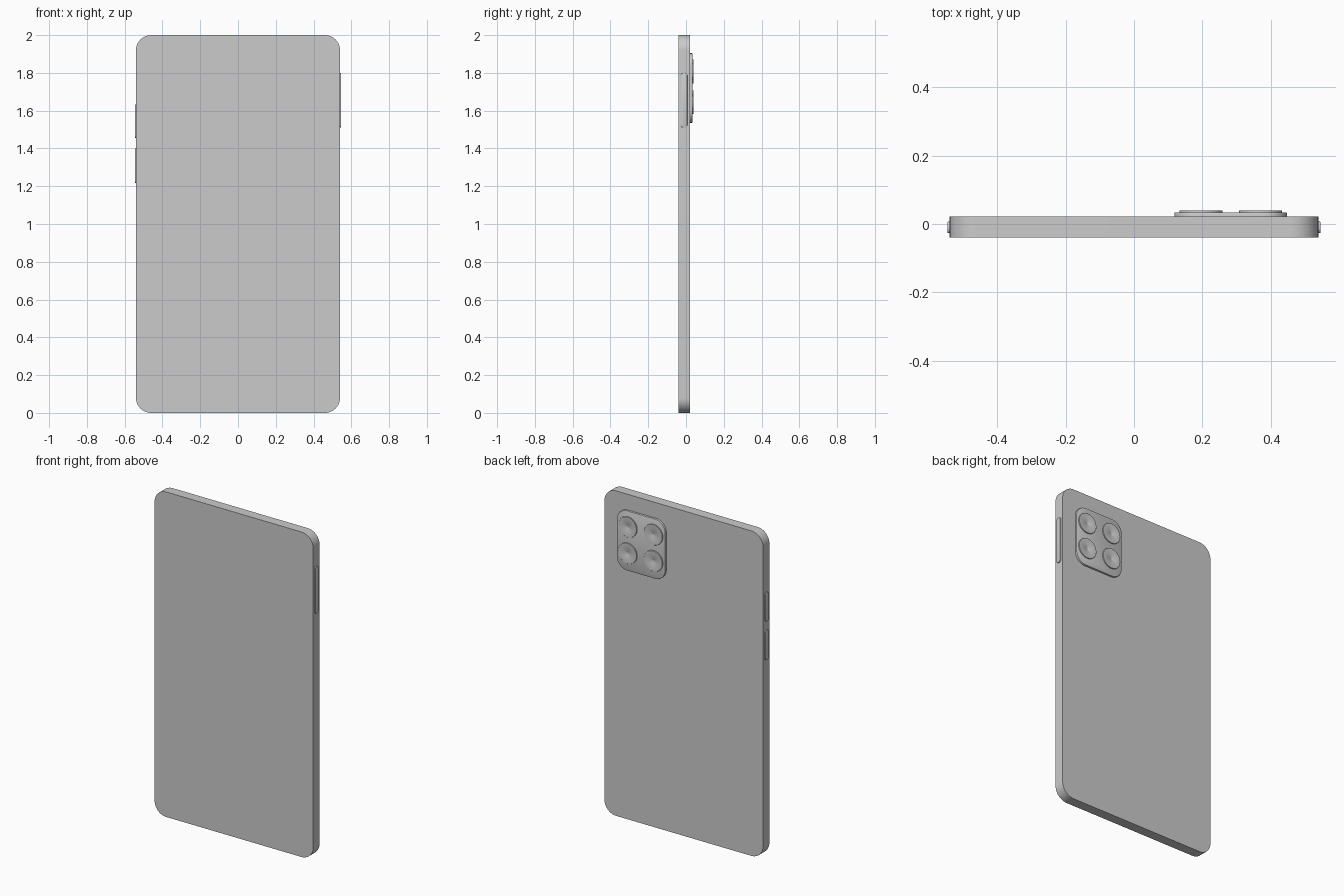
import bpy, bmesh, math
from mathutils import Matrix, Vector

if "Cube" in bpy.data.objects:
    bpy.data.objects.remove(bpy.data.objects["Cube"])


def finish(name, bm):
    bmesh.ops.recalc_face_normals(bm, faces=bm.faces)
    me = bpy.data.meshes.new(name)
    bm.to_mesh(me)
    bm.free()
    ob = bpy.data.objects.new(name, me)
    bpy.context.collection.objects.link(ob)
    bpy.ops.object.select_all(action='DESELECT')
    ob.select_set(True)
    bpy.context.view_layer.objects.active = ob
    bpy.ops.object.shade_smooth_by_angle(angle=math.radians(30))
    return ob


def rounded_slab(name, centre, w, h, r, depth, matrix, bevel=0.0, seg=12):
    """Rounded rectangle w x h in local XY, extruded along local Z."""
    bm = bmesh.new()
    verts = []
    for i, (sx, sy) in enumerate([(1, 1), (-1, 1), (-1, -1), (1, -1)]):
        for k in range(seg + 1):
            a = math.pi / 2 * (i + k / seg)
            verts.append(bm.verts.new((sx * (w / 2 - r) + r * math.cos(a),
                                       sy * (h / 2 - r) + r * math.sin(a), 0)))
    face = bm.faces.new(verts)
    ext = bmesh.ops.extrude_face_region(bm, geom=[face])
    top = [v for v in ext["geom"] if isinstance(v, bmesh.types.BMVert)]
    bmesh.ops.translate(bm, verts=top, vec=(0, 0, depth))
    if bevel:
        rim = [e for e in bm.edges if all(v in top for v in e.verts)]
        bmesh.ops.bevel(bm, geom=rim, offset=bevel, segments=2, profile=0.5, affect='EDGES')
    bm.transform(Matrix.Translation(centre) @ matrix)
    return finish(name, bm)


# local Z -> +y (back of the phone), local Y -> z
BACK = Matrix(((-1, 0, 0, 0), (0, 0, 1, 0), (0, 1, 0, 0), (0, 0, 0, 1)))


def side(s):
    """local Z -> s * x, local X -> y, local Y -> z"""
    return Matrix(((0, 0, s, 0), (1, 0, 0, 0), (0, 1, 0, 0), (0, 0, 0, 1)))


# Body slab
rounded_slab("phone_body", (0, -0.04, 1.0), 1.08, 2.0, 0.08, 0.062, BACK)

# Raised camera plate on the back
rounded_slab("camera_plate", (0.283, 0.02, 1.72), 0.33, 0.368, 0.07, 0.014, BACK, bevel=0.003)


# Camera lenses: raised rim, shallow dish and a small centre pupil
def lens(name, x, z, steps=40):
    profile = [(0.063, 0.030), (0.063, 0.039), (0.062, 0.040), (0.058, 0.040),
               (0.010, 0.0365), (0.008, 0.0355)]
    bm = bmesh.new()
    rings = [[bm.verts.new((x + r * math.cos(2 * math.pi * k / steps), y,
                            z + r * math.sin(2 * math.pi * k / steps)))
              for k in range(steps)] for r, y in profile]
    for a, b in zip(rings, rings[1:]):
        for k in range(steps):
            n = (k + 1) % steps
            bm.faces.new((a[k], a[n], b[n], b[k]))
    bm.faces.new(rings[0])
    bm.faces.new(rings[-1])
    finish(name, bm)


for row, z in (("upper", 1.807), ("lower", 1.645)):
    for col, x in (("inner", 0.196), ("outer", 0.371)):
        lens(f"lens_{row}_{col}", x, z)

# Side buttons
for name, s, z0, z1 in (("power_button", 1, 1.51, 1.80),
                        ("volume_up_button", -1, 1.455, 1.633),
                        ("volume_down_button", -1, 1.217, 1.40)):
    rounded_slab(name, (s * 0.535, -0.010, (z0 + z1) / 2), 0.034, z1 - z0, 0.014,
                 0.0115, side(s), bevel=0.002, seg=6)
